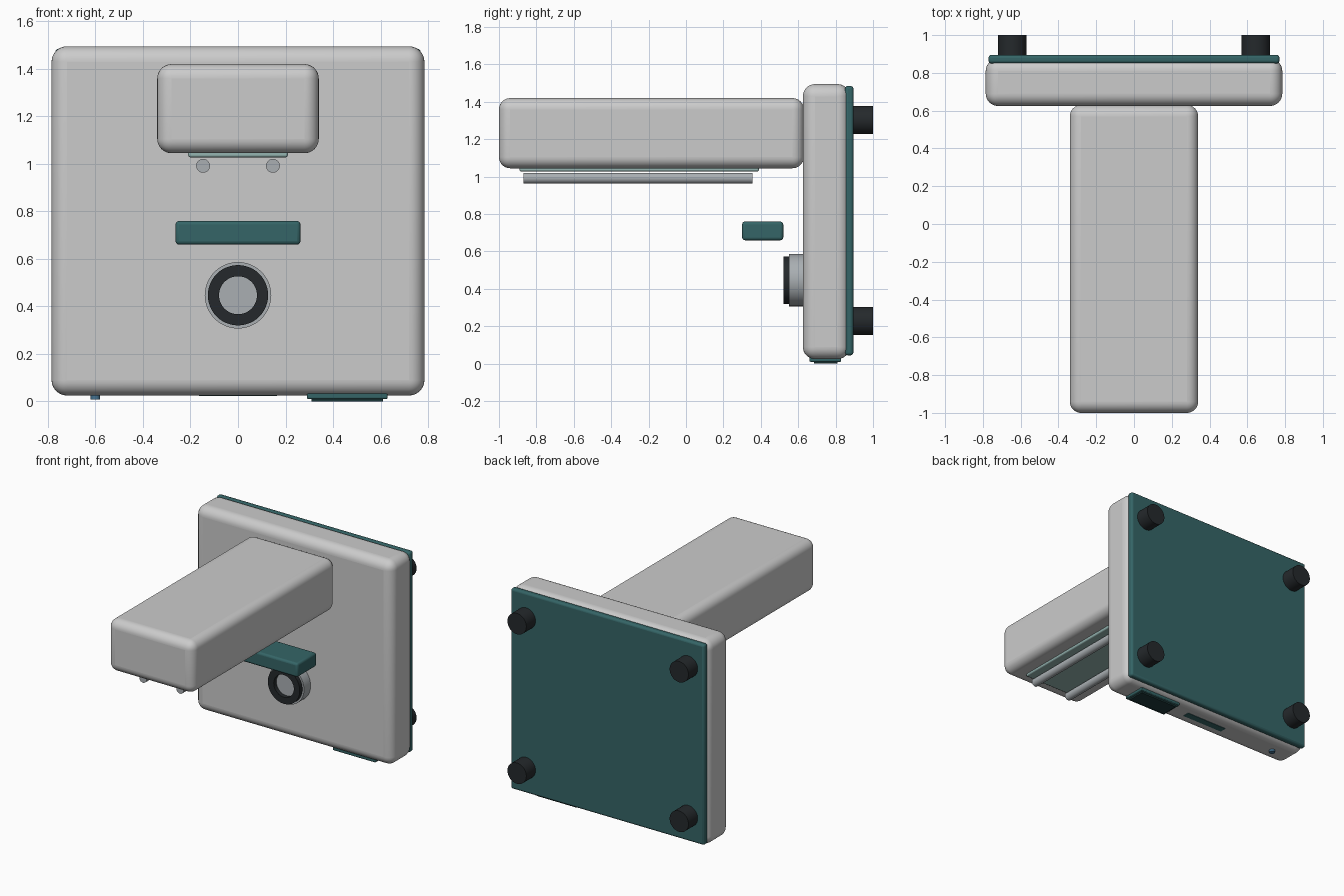
import bpy, bmesh, math
from mathutils import Matrix

if "Cube" in bpy.data.objects:
    bpy.data.objects.remove(bpy.data.objects["Cube"])


def material(name, rgb):
    m = bpy.data.materials.new(name)
    m.diffuse_color = (*rgb, 1)
    m.use_nodes = True
    m.node_tree.nodes["Principled BSDF"].inputs["Base Color"].default_value = m.diffuse_color
    return m


TEAL = material("teal", (0.035, 0.13, 0.135))
PALE = material("pale_teal", (0.3, 0.46, 0.44))
DARK = material("dark_rubber", (0.018, 0.022, 0.025))
SOCKET = material("socket_dark", (0.012, 0.04, 0.042))
BLUE = material("blue", (0.06, 0.17, 0.28))
STEEL = material("steel", (0.40, 0.43, 0.45))


def finish(name, bm, mat, bevel=0, segments=6):
    me = bpy.data.meshes.new(name)
    bmesh.ops.recalc_face_normals(bm, faces=bm.faces)
    bm.to_mesh(me)
    bm.free()
    ob = bpy.data.objects.new(name, me)
    bpy.context.collection.objects.link(ob)
    if mat:
        me.materials.append(mat)
    if bevel:
        b = ob.modifiers.new("bevel", "BEVEL")
        b.width, b.segments, b.limit_method = bevel, segments, "ANGLE"
    bpy.context.view_layer.objects.active = ob
    bpy.ops.object.select_all(action="DESELECT")
    ob.select_set(True)
    bpy.ops.object.shade_smooth_by_angle(angle=math.radians(35))
    return ob


def box(name, x, y, z, mat=None, bevel=0, segments=6):
    """Box from (min, max) ranges."""
    bm = bmesh.new()
    bmesh.ops.create_cube(bm, size=1)
    for v in bm.verts:
        v.co = [(r[0] + r[1]) / 2 + c * (r[1] - r[0]) for r, c in zip((x, y, z), v.co)]
    return finish(name, bm, mat, bevel, segments)


def lathe_y(name, x, z, profile, mat, closed=False):
    """Revolve (radius, y) points about a line parallel to y."""
    bm = bmesh.new()
    vs = [bm.verts.new((r, y, 0)) for r, y in profile]
    es = [bm.edges.new(p) for p in zip(vs, vs[1:])]
    if closed:
        es.append(bm.edges.new((vs[-1], vs[0])))
    bmesh.ops.spin(bm, geom=vs + es, cent=(0, 0, 0), axis=(0, 1, 0),
                   angle=2 * math.pi, steps=48)
    bmesh.ops.remove_doubles(bm, verts=bm.verts, dist=1e-5)
    bmesh.ops.transform(bm, matrix=Matrix.Translation((x, 0, z)), verts=bm.verts)
    return finish(name, bm, mat)


def rod_y(name, x, z, r, y0, y1, mat):
    return lathe_y(name, x, z, [(0, y0), (r, y0), (r, y1), (0, y1)], mat)


# Main housing and projecting arm
box("base_housing", (-0.785, 0.785), (0.625, 0.875), (0.025, 1.495), None, 0.065, 8)
box("arm", (-0.34, 0.34), (-1.0, 0.63), (1.045, 1.42), None, 0.06, 8)

# Cover plate and four feet
box("cover_plate", (-0.77, 0.77), (0.85, 0.895), (0.045, 1.485), TEAL, 0.015, 3)
for side, x in (("left", -0.645), ("right", 0.645)):
    for level, z in (("lower", 0.228), ("upper", 1.303)):
        rod_y(f"foot_{level}_{side}", x, z, 0.075, 0.89, 1.0, DARK)

# Lamp plate and two tubes under the arm
box("lamp_plate", (-0.21, 0.21), (-0.89, 0.39), (1.028, 1.055), PALE, 0.008, 2)
for side, x in (("left", -0.147), ("right", 0.147)):
    rod_y(f"tube_{side}", x, 0.992, 0.029, -0.87, 0.355, STEEL)

# Teal bar in front of the housing
box("bar", (-0.263, 0.263), (0.3, 0.52), (0.66, 0.76), TEAL, 0.015, 3)

# Round dial with dark ring
rod_y("dial_base", 0, 0.447, 0.14, 0.55, 0.63, STEEL)
lathe_y("dial_ring", 0, 0.447,
        [(0.08, 0.52), (0.127, 0.52), (0.127, 0.555), (0.08, 0.555)], DARK, closed=True)

# Underside fittings: socket, slot and indicator
box("socket_frame", (0.29, 0.63), (0.66, 0.83), (0.01, 0.04), TEAL, 0.006, 2)
box("socket_core", (0.31, 0.61), (0.685, 0.81), (0.0, 0.02), SOCKET)
box("slot", (-0.165, 0.165), (0.72, 0.77), (0.022, 0.04), TEAL)
bm = bmesh.new()
bmesh.ops.create_cone(bm, cap_ends=True, segments=32, radius1=0.02, radius2=0.02, depth=0.03,
                      matrix=Matrix.Translation((-0.6, 0.745, 0.024)))
finish("indicator", bm, BLUE)
